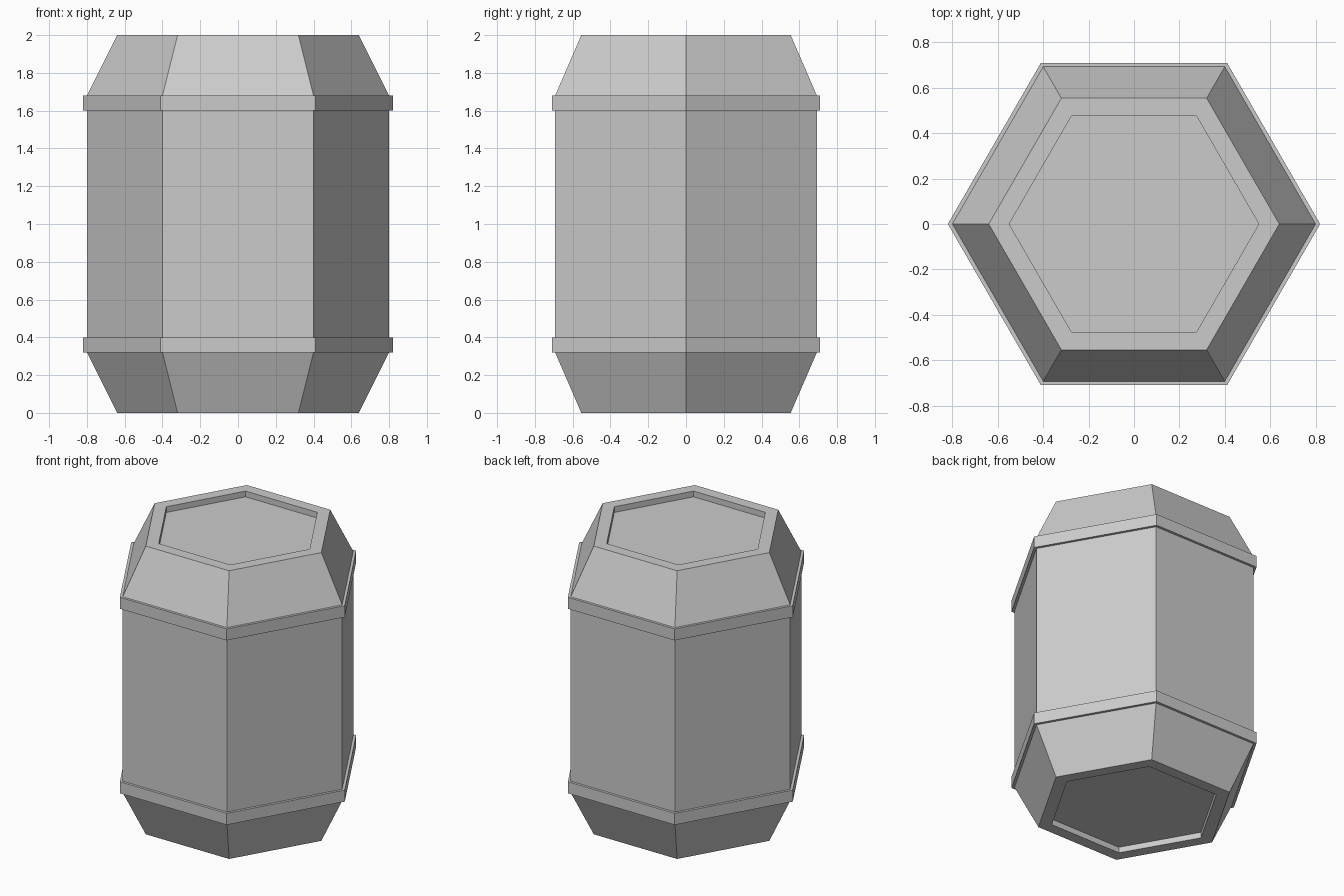
import bpy, bmesh, math

if "Cube" in bpy.data.objects:
    bpy.data.objects.remove(bpy.data.objects["Cube"])

SIDES = 6


def hex_lathe(name, profile, closed=False):
    """Sweep an (r, z) profile round six sides; cap the ends unless closed."""
    bm = bmesh.new()
    rings = []
    for r, z in profile:
        rings.append([bm.verts.new((r * math.cos(i * math.tau / SIDES),
                                    r * math.sin(i * math.tau / SIDES), z))
                      for i in range(SIDES)])
    pairs = list(zip(rings, rings[1:]))
    if closed:
        pairs.append((rings[-1], rings[0]))
    for a, b in pairs:
        for i in range(SIDES):
            j = (i + 1) % SIDES
            bm.faces.new((a[i], a[j], b[j], b[i]))
    if not closed:
        bm.faces.new(rings[0][::-1])
        bm.faces.new(rings[-1])
    bmesh.ops.recalc_face_normals(bm, faces=bm.faces)
    mesh = bpy.data.meshes.new(name)
    bm.to_mesh(mesh)
    bm.free()
    obj = bpy.data.objects.new(name, mesh)
    bpy.context.collection.objects.link(obj)
    return obj


# Barrel body with tapered ends and recessed lids, mirrored about mid height
half = [(0.55, 0.04), (0.55, 0.0), (0.64, 0.0), (0.80, 0.32)]
hex_lathe("barrel_body", half + [(r, 2.0 - z) for r, z in reversed(half)])

# Raised bands at the two shoulders
for name, z in (("lower_band", 0.32), ("upper_band", 1.60)):
    hex_lathe(name, [(0.79, z), (0.82, z), (0.82, z + 0.08), (0.79, z + 0.08)],
              closed=True)
